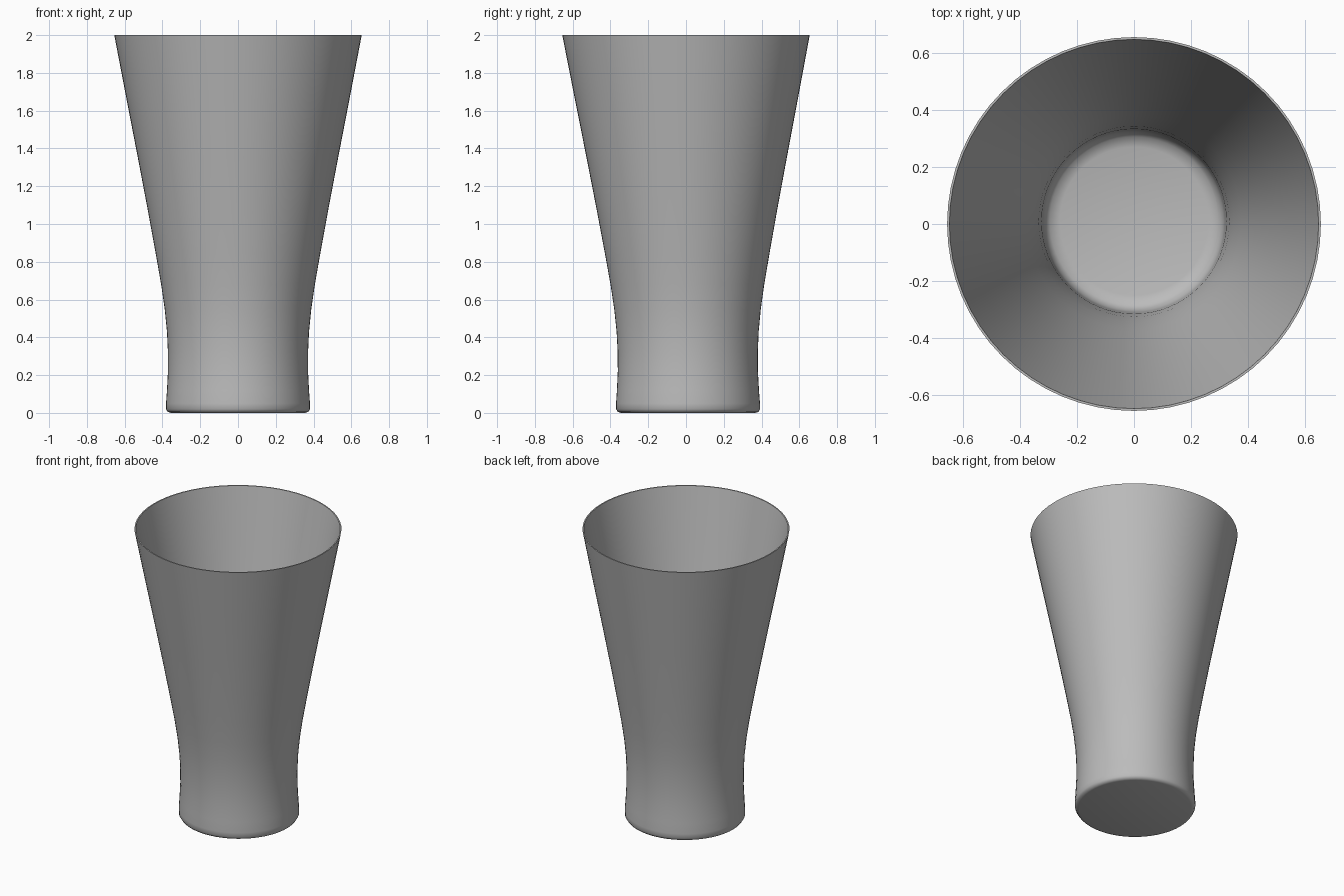
import bpy, bmesh, math

cube = bpy.data.objects.get("Cube")
if cube:
    bpy.data.objects.remove(cube, do_unlink=True)

SEGMENTS = 64
LEAN = 0.011  # the foot sits slightly behind the rim

# Glass wall: (radius, height), from under the foot, up the outside, down the inside
OUTER = [(0.355, 0), (0.372, 0.005), (0.381, 0.02), (0.381, 0.05), (0.376, 0.12),
         (0.371, 0.22), (0.371, 0.32), (0.376, 0.43), (0.388, 0.55), (0.407, 0.68),
         (0.435, 0.84), (0.475, 1.06), (0.53, 1.35), (0.59, 1.66), (0.655, 2)]
INNER = [(0.647, 2), (0.579, 1.66), (0.516, 1.35), (0.456, 1.06), (0.41, 0.84),
         (0.376, 0.68), (0.351, 0.55), (0.334, 0.43), (0.324, 0.32), (0.319, 0.22),
         (0.313, 0.16), (0.295, 0.135), (0.26, 0.125)]


def material(name, rgb):
    mat = bpy.data.materials.new(name)
    mat.use_nodes = True
    mat.diffuse_color = (*rgb, 1)
    mat.node_tree.nodes["Principled BSDF"].inputs["Base Color"].default_value = (*rgb, 1)
    return mat


def lathe(name, profile, mat):
    """Spin a profile around z, closing both ends on the axis."""
    bm = bmesh.new()
    rings = []
    for r, z in profile:
        shift = LEAN * (1 - z / 2)
        rings.append([bm.verts.new((r * math.cos(a), r * math.sin(a) + shift, z))
                      for a in (math.tau * i / SEGMENTS for i in range(SEGMENTS))])
    for low, high in zip(rings, rings[1:]):
        for i in range(SEGMENTS):
            j = (i + 1) % SEGMENTS
            bm.faces.new((low[i], low[j], high[j], high[i]))
    # Flat underside and inside floor
    bm.faces.new(rings[0][::-1])
    bm.faces.new(rings[-1])
    mesh = bpy.data.meshes.new(name)
    bm.to_mesh(mesh)
    bm.free()
    mesh.materials.append(mat)
    obj = bpy.data.objects.new(name, mesh)
    bpy.context.collection.objects.link(obj)
    return obj


glass = lathe("drinking_glass", OUTER + INNER, material("plain grey", (0.5, 0.5, 0.5)))

# Smooth walls with a crisp rim
bpy.ops.object.select_all(action="DESELECT")
glass.select_set(True)
bpy.context.view_layer.objects.active = glass
bpy.ops.object.shade_smooth_by_angle(angle=math.radians(50))
